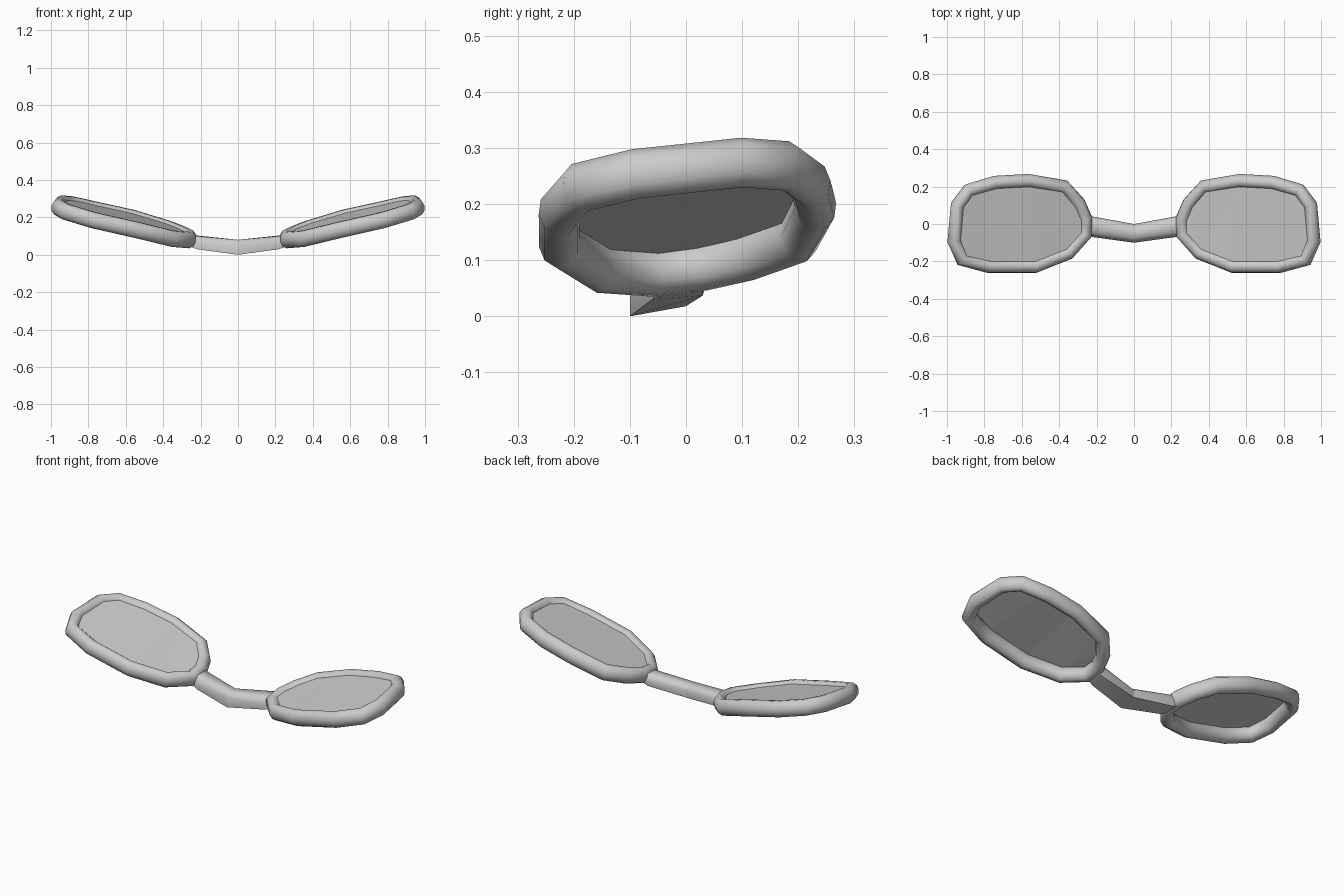
import bpy, bmesh, math
from mathutils import Vector

if "Cube" in bpy.data.objects:
    bpy.data.objects.remove(bpy.data.objects["Cube"])

# Centre line of one rim, seen from above
RIM = [(.375, .2), (.567, .231), (.745, .221), (.885, .18), (.945, .1),
       (.962, -.09), (.92, -.19), (.775, -.226), (.53, -.226), (.35, -.155),
       (.26, -.055), (.26, .03), (.295, .11)]
# Rise of the wings: x, z pairs
RISE = [(.2, .073), (.34, .103), (.52, .157), (.78, .216), (1.0, .276)]
NORMAL = Vector((-.26, -.13, 1)).normalized()


def height(x, y):
    for (x0, z0), (x1, z1) in zip(RISE, RISE[1:]):
        if x <= x1:
            break
    return z0 + (z1 - z0) * (x - x0) / (x1 - x0) + .13 * y


def finish(name, bm, smooth=True):
    bmesh.ops.recalc_face_normals(bm, faces=bm.faces)
    me = bpy.data.meshes.new(name)
    bm.to_mesh(me)
    bm.free()
    ob = bpy.data.objects.new(name, me)
    bpy.context.collection.objects.link(ob)
    bpy.ops.object.select_all(action='DESELECT')
    ob.select_set(True)
    bpy.context.view_layer.objects.active = ob
    if smooth:
        bpy.ops.object.shade_smooth_by_angle(angle=math.radians(60))
    m = ob.modifiers.new("mirror", 'MIRROR')
    m.use_mirror_merge = False
    return ob


def loft(bm, rings, closed):
    rows = [[bm.verts.new(p) for p in r] for r in rings]
    n = len(rows[0])
    for i in range(len(rows) if closed else len(rows) - 1):
        a, b = rows[i], rows[(i + 1) % len(rows)]
        for j in range(n):
            k = (j + 1) % n
            bm.faces.new((a[j], a[k], b[k], b[j]))


path = [Vector((x, y, height(x, y))) for x, y in RIM]

# Rims: rounded section swept round the outline
rings = []
for i, p in enumerate(path):
    d0 = (p - path[i - 1]).normalized()
    d1 = (path[(i + 1) % len(path)] - p).normalized()
    out = (d0 + d1).normalized().cross(NORMAL).normalized()
    if out.dot(p - Vector((.62, 0, .17))) < 0:
        out = -out
    ring = []
    for k in range(10):
        a = math.tau * k / 10
        ring.append(p + out * .037 * math.cos(a) + NORMAL * .045 * math.sin(a))
    rings.append(ring)
bm = bmesh.new()
loft(bm, rings, True)
finish("rims", bm)

# Lenses: flat panes set high in the rims
bm = bmesh.new()
bm.faces.new([bm.verts.new(p + NORMAL * .027) for p in path])
bmesh.ops.triangulate(bm, faces=bm.faces)
finish("lenses", bm, False)

# Bridge: two half arms meeting at a crease in the middle
sections = [
    (0, [(-.1, 0), (0, .018), (.0, .06), (-.025, .08), (-.075, .08), (-.1, .055)]),
    (.22, [(-.06, .03), (.03, .037), (.04, .07), (.025, .103), (-.045, .1), (-.07, .07)]),
    (.26, [(-.05, .045), (.03, .05), (.035, .08), (.025, .11), (-.04, .107), (-.05, .085)]),
]
bm = bmesh.new()
loft(bm, [[(x, y, z) for y, z in s] for x, s in sections], False)
finish("bridge", bm)
